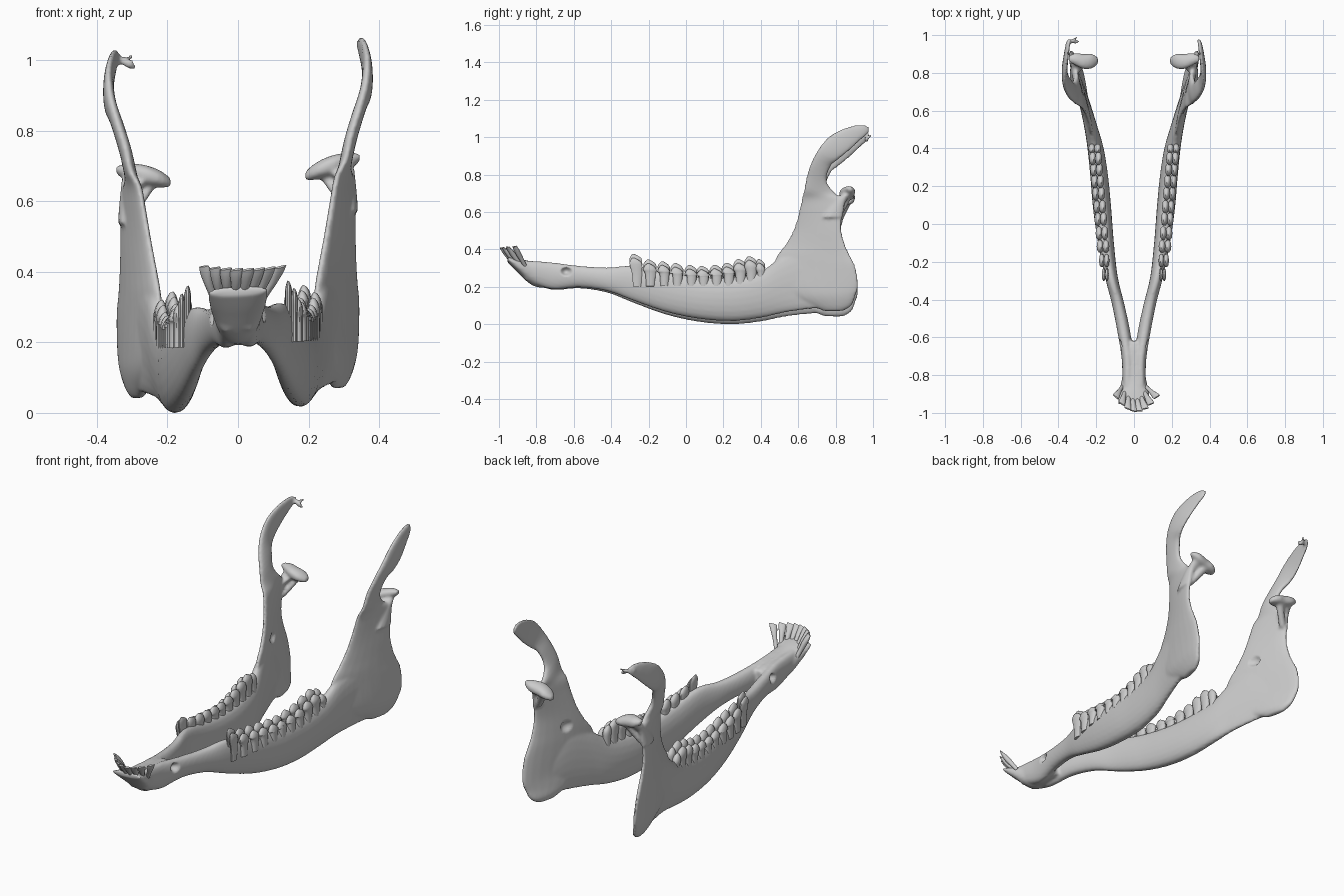
import bpy, bmesh, math, random
from mathutils import Vector

if "Cube" in bpy.data.objects:
    bpy.data.objects.remove(bpy.data.objects["Cube"])

random.seed(4)
X, Z = Vector((1, 0, 0)), Vector((0, 0, 1))
parts = []


def spline(p, i, f):
    """Catmull-Rom between p[i] and p[i+1]"""
    a, b, c, d = p[max(i - 1, 0)], p[i], p[i + 1], p[min(i + 2, len(p) - 1)]
    return 0.5 * (2 * b + (c - a) * f + (2 * a - 5 * b + 4 * c - d) * f * f + (3 * b - a - 3 * c + d) * f ** 3)


def loft(bm, rings, axis=X, side=1, sides=20, steps=6, power=0.85):
    """Closed skin through rings; a ring is (end a, end b, half thickness along axis)."""
    A = [Vector(r[0:3]) for r in rings]
    B = [Vector(r[3:6]) for r in rings]
    T = [r[6] for r in rings]
    loops = []
    for i in range(len(rings) - 1):
        last = i == len(rings) - 2
        for k in range(steps + last):
            f = k / steps
            a, b, t = spline(A, i, f), spline(B, i, f), max(spline(T, i, f), 0.002)
            loop = []
            for s in range(sides):
                ang = 2 * math.pi * s / sides
                c, n = math.cos(ang), math.sin(ang)
                n = math.copysign(abs(n) ** power, n)
                v = (a + b) / 2 + (b - a) / 2 * c + axis * t * n
                loop.append(bm.verts.new((v.x * side, v.y, v.z)))
            loops.append(loop)
    faces = [bm.faces.new(loops[0]), bm.faces.new(loops[-1])]
    for p, q in zip(loops, loops[1:]):
        for s in range(sides):
            faces.append(bm.faces.new((p[s], p[(s + 1) % sides], q[(s + 1) % sides], q[s])))
    bmesh.ops.recalc_face_normals(bm, faces=faces)


def finish(bm, name):
    me = bpy.data.meshes.new(name)
    bm.to_mesh(me)
    bm.free()
    ob = bpy.data.objects.new(name, me)
    bpy.context.collection.objects.link(ob)
    bpy.ops.object.select_all(action='DESELECT')
    ob.select_set(True)
    bpy.context.view_layer.objects.active = ob
    parts.append(ob)
    return ob


# horizontal body: y, low z, top z, low x, top x, half width
body = [(-.86, .24, .345, .03, .035, .03), (-.72, .192, .335, .03, .035, .032),
        (-.57, .20, .315, .052, .056, .034), (-.42, .178, .305, .085, .085, .033),
        (-.28, .125, .312, .118, .122, .034), (-.1, .062, .275, .145, .152, .042),
        (.08, .025, .25, .165, .172, .048), (.25, .014, .25, .178, .19, .047),
        (.4, .03, .28, .195, .212, .042), (.52, .055, .36, .222, .238, .034),
        (.65, .072, .4, .258, .27, .028), (.77, .08, .3, .29, .3, .02)]
body = [(xl, y, zl, xt, y, zt, w) for y, zl, zt, xl, xt, w in body]

# upright ramus: z, front y, back y, front x, back x, half thickness
ramus = [(.062, .74, .84, .275, .295, .012), (.09, .67, .885, .262, .308, .024),
         (.14, .56, .907, .245, .325, .028), (.2, .5, .922, .235, .335, .026),
         (.3, .47, .905, .222, .338, .025), (.36, .485, .877, .225, .333, .024),
         (.42, .53, .85, .235, .33, .022), (.5, .575, .832, .25, .328, .02),
         (.6, .605, .84, .268, .325, .019), (.66, .617, .84, .28, .32, .018)]
ramus = [(xf, yf, z, xb, yb, z, t) for z, yf, yb, xf, xb, t in ramus]

# hooked upper process: front y, front z, back y, back z, x, half thickness
hook = [(.63, .71, .80, .69, .305, .018), (.645, .78, .752, .755, .32, .018),
        (.668, .85, .772, .83, .342, .018), (.71, .928, .81, .865, .362, .017),
        (.77, .995, .86, .905, .367, .015), (.85, 1.037, .915, .955, .36, .013),
        (.93, 1.055, .965, 1.0, .35, .011), (.975, 1.048, .982, 1.02, .342, .007)]
ramus += [(x, yf, zf, x, yb, zb, t) for yf, zf, yb, zb, x, t in hook]

# condyle neck, and the head that lies across it
neck = [(.32, .73, .56, .325, .838, .56, .018), (.31, .785, .64, .315, .852, .64, .022),
        (.285, .83, .685, .285, .89, .685, .045)]
head = [(.19, .85, .665, .19, .88, .67, .012), (.22, .825, .68, .22, .90, .68, .024),
        (.265, .82, .695, .265, .90, .69, .03), (.31, .84, .705, .31, .905, .70, .026),
        (.345, .86, .715, .345, .89, .71, .012)]
brace = [(.25, .85, .67, .25, .885, .67, .025), (.31, .80, .57, .31, .835, .57, .014)]

bm = bmesh.new()
for side in (1, -1):
    loft(bm, body, side=side)
    loft(bm, ramus, side=side)
    loft(bm, neck, side=side)
    loft(bm, head, axis=Z, side=side)
    loft(bm, brace, side=side)

# fused chin
chin = [(-.955, .085, .352, .014), (-.9, .082, .32, .038), (-.82, .064, .277, .064),
        (-.74, .05, .265, .066), (-.66, .05, .262, .06), (-.62, .04, .262, .05)]
loft(bm, [(-w, y, z, w, y, z, t) for y, w, z, t in chin], axis=Z)

# broken flakes on the left hook tip
for k in range(5):
    p = Vector((-.352 + .013 * k, .955 + .006 * (k % 3), 1.03 - .004 * k))
    q = p + Vector((random.uniform(0, .025), random.uniform(.01, .028), random.uniform(-.03, .02)))
    loft(bm, [(p.x, p.y, p.z - .016, p.x, p.y, p.z + .012, .014),
              (q.x, q.y, q.z - .007, q.x, q.y, q.z + .007, .008)], sides=8, steps=2)

jaw = finish(bm, "jaw_bone")
rm = jaw.modifiers.new("fuse", 'REMESH')
rm.mode = 'VOXEL'
rm.voxel_size = 0.0075
sm = jaw.modifiers.new("soften", 'SMOOTH')
sm.factor = 0.5
sm.iterations = 5
bpy.ops.object.convert(target='MESH')
jaw.data.shade_smooth()

# nerve openings: y, z, radius, depth, outer (1) or inner (-1) face
for y0, z0, r, depth, face in ((-.64, .285, .024, .03, 1), (.66, .42, .03, .018, -1)):
    for v in jaw.data.vertices:
        d = math.hypot((v.co.y - y0) * .8, v.co.z - z0) / r
        sgn = math.copysign(1, v.co.x)
        if d < 1 and v.normal.x * sgn * face > 0.3:
            v.co.x -= sgn * face * depth * (1 - d * d)

# cheek teeth: y, crown height, half length along the row
lobes = [(-.262, .375, .032), (-.19, .345, .034), (-.115, .335, .032), (-.045, .325, .034),
         (.03, .315, .034), (.095, .31, .034), (.165, .315, .035), (.23, .325, .035),
         (.292, .345, .034), (.35, .36, .033), (.402, .345, .024)]
for side, label in ((1, "right"), (-1, "left")):
    bm = bmesh.new()
    for i, (y, h, r) in enumerate(lobes):
        x = .15 + .085 * (y + .28)
        wide = (.012, .018, .022)[min(i, 2)]
        lean = -.012 if i else -.02
        for off, top in ((wide * .7, h - .022), (-wide * .7, h)):
            c, w = x + off, wide * .75
            loft(bm, [(c - w, y, .20, c + w, y, .20, r * .7),
                      (c - w, y, .265, c + w, y, .265, r * .85),
                      (c - w * 1.1, y + lean * .3, top - .035, c + w * 1.1, y + lean * .3, top - .035, r * 1.08),
                      (c - w * .8, y + lean * .6, top - .013, c + w * .8, y + lean * .6, top - .016, r * .75),
                      (c - w * .3, y + lean, top, c + w * .3, y + lean, top - .004, r * .2)],
                 axis=Vector((0, 1, 0)), side=side, sides=10, steps=3, power=.8)
    finish(bm, label + "_cheek_teeth")
    bpy.ops.object.shade_smooth_by_angle(angle=math.radians(50))

# fan of eight front teeth
bm = bmesh.new()
for i in range(8):
    s = (i - 3.5) / 3.5
    root = Vector((.062 * s, -.885 + .025 * s * s, .30 + .015 * s * s))
    tip = Vector((.108 * s + .012, -.99 + .075 * s * s, .41 - .006 * s + .008 * s * s))
    out = (tip - root).normalized()
    tan = Vector((1, .75 * s, .1 * s)).normalized()
    flat = out.cross(tan).normalized()
    rings = []
    for f, w, t in ((0, .010, .010), (.35, .011, .012), (.6, .014, .014), (.85, .0185, .010), (1, .018, .004)):
        c = root.lerp(tip, f)
        rings.append((*(c - tan * w), *(c + tan * w + out * .006 * f), t))
    loft(bm, rings, axis=flat, sides=12, steps=3)
finish(bm, "front_teeth")
bpy.ops.object.shade_smooth_by_angle(angle=math.radians(50))

# slight sideways tilt, then stand on the floor
for ob in parts:
    for v in ob.data.vertices:
        v.co.z += .05 * v.co.x
low = min(v.co.z for v in jaw.data.vertices)
for ob in parts:
    for v in ob.data.vertices:
        v.co.z -= low
    ob.data.update()
